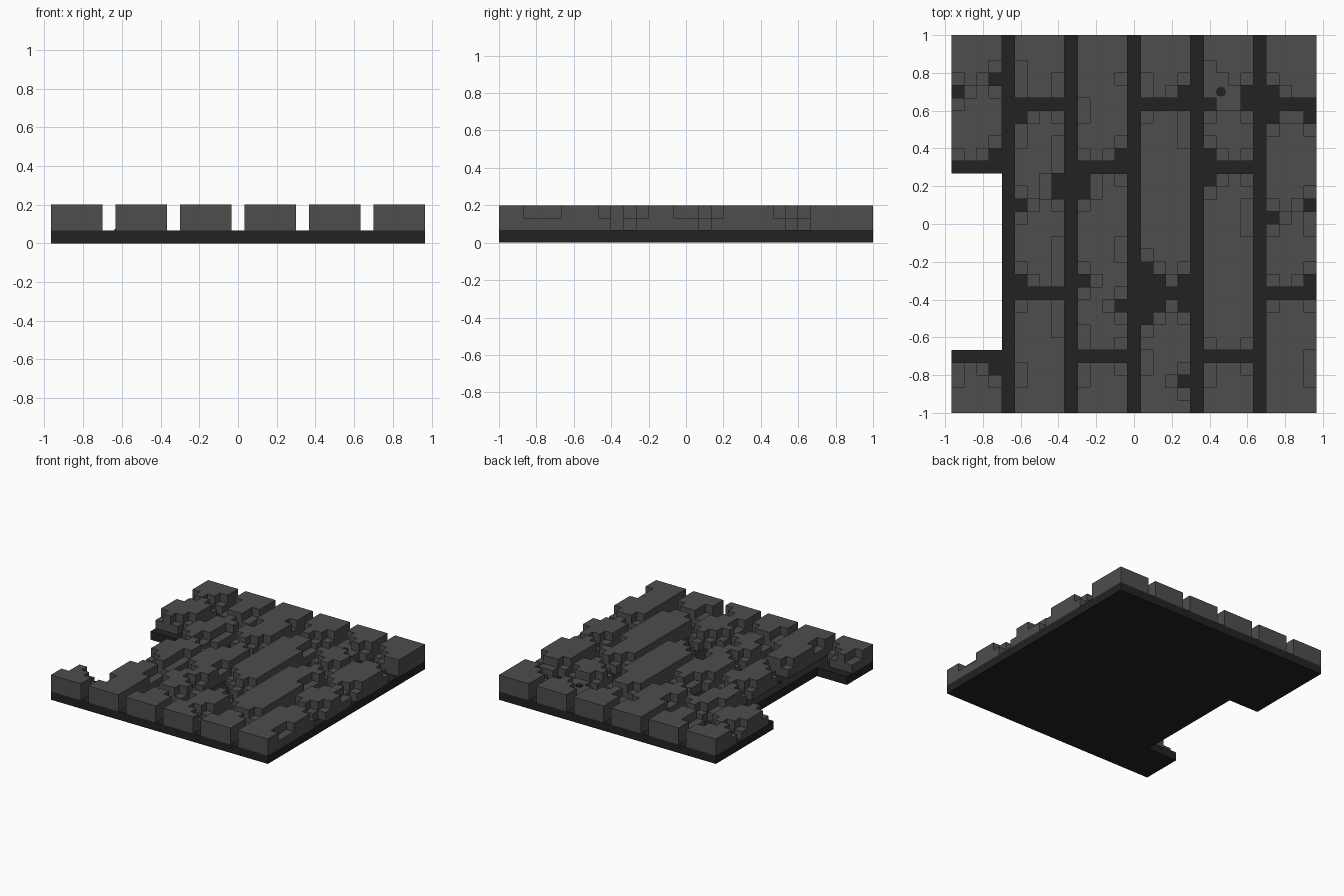
import bpy, bmesh, math

U = 2 / 30            # cell size
COLS, ROWS = 29, 30   # rows are counted from the back edge

if "Cube" in bpy.data.objects:
    bpy.data.objects.remove(bpy.data.objects["Cube"], do_unlink=True)


def make_material(name, value):
    m = bpy.data.materials.new(name)
    m.use_nodes = True
    colour = (value, value, value, 1)
    m.diffuse_color = colour
    m.node_tree.nodes["Principled BSDF"].inputs["Base Color"].default_value = colour
    return m


mortar = make_material("dark mortar", 0.016)
stone = make_material("grey stone", 0.075)

SIDES = [(-1, 0), (0, 1), (1, 0), (0, -1)]


def build_cells(name, heights, z0, material):
    """Solid made of square columns: heights maps (col, row) to a cell count."""
    bm = bmesh.new()

    def quad(pts):
        bm.faces.new([bm.verts.new(((c - COLS / 2) * U, (ROWS / 2 - r) * U, z0 + h * U))
                      for c, r, h in pts])

    for (c, r), h in heights.items():
        corners = [(c, r), (c, r + 1), (c + 1, r + 1), (c + 1, r)]
        quad([(*p, h) for p in corners])
        quad([(*p, 0) for p in reversed(corners)])
        # Walls only where the neighbouring cell is lower
        for i, (dc, dr) in enumerate(SIDES):
            a, b = corners[i], corners[(i + 1) % 4]
            for k in range(heights.get((c + dc, r + dr), 0), h):
                quad([(*a, k), (*b, k), (*b, k + 1), (*a, k + 1)])
    bmesh.ops.remove_doubles(bm, verts=bm.verts, dist=1e-4)
    mesh = bpy.data.meshes.new(name)
    bm.to_mesh(mesh)
    bm.free()
    mesh.materials.append(material)
    bpy.context.collection.objects.link(bpy.data.objects.new(name, mesh))


# Mortar slab with a rectangular bay missing on the right side
slab = {(c, r): 1 for c in range(COLS) for r in range(ROWS)
        if c > 3 or not 11 <= r <= 24}
build_cells("mortar_slab", slab, 0, mortar)

# Cells worn down to the mortar, and further chipped cells: column -> rows
PITS = {0: [4], 3: [3, 9, 26], 5: [6, 13, 19], 8: [11, 12], 10: [11, 12, 19],
        13: [9, 21], 15: [18, 19, 21, 22], 16: [19, 21], 18: [4, 19, 21, 27],
        20: [5, 9, 11], 23: [4, 5], 25: [4, 6, 14], 28: [6, 13, 19]}
CHIPS = {0: [9, 26, 27], 5: [2, 3, 8, 26, 27], 8: [3, 8, 9, 16, 17, 18, 22, 23],
         10: [5, 6, 23, 26, 27], 13: [3, 16, 17], 15: [3, 25, 26], 18: [7, 8],
         20: [2, 3, 27], 21: [3, 4], 23: [13, 14, 15], 28: [15, 21, 25, 26, 27]}


def cells_of(table):
    return {(c, r) for c, rows in table.items() for r in rows}


# Wear spreads one step down from each pit to its four neighbours
pits = cells_of(PITS)
chips = cells_of(CHIPS) | {(c + dc, r + dr) for c, r in pits for dc, dr in SIDES}

# Worn bricks: six strips, staggered by half a brick from strip to strip
for strip in range(6):
    left = strip * 5
    breaks = [-1, 5, 20, ROWS] if strip % 2 else [-1, 10, 25, ROWS]
    for n in range(3):
        if strip == 0 and n == 1:
            continue                      # no brick over the missing bay
        first, last = breaks[n] + 1, breaks[n + 1] - 1
        heights = {}
        for c in range(left, left + 4):
            for r in range(first, last + 1):
                # Corners are chipped, except along the outer slab edges
                corner = (c in (left, left + 3) and 0 < c < COLS - 1
                          and r in (first, last) and 0 < r < ROWS - 1)
                if (c, r) not in pits:
                    heights[c, r] = 1 if corner or (c, r) in chips else 2
        build_cells(f"brick_{strip + 1}_{n + 1}", heights, U, stone)

# Small round mortar lumps, one on a chipped cell and one in a pit
for x, y, level in [(0.46, 0.70, 2), (-0.61, -0.30, 1)]:
    bpy.ops.mesh.primitive_cylinder_add(vertices=8, radius=0.027, depth=0.008,
                                        location=(x, y, level * U + 0.003))
    lump = bpy.context.object
    lump.name = "mortar_lump"
    lump.data.materials.append(mortar)
